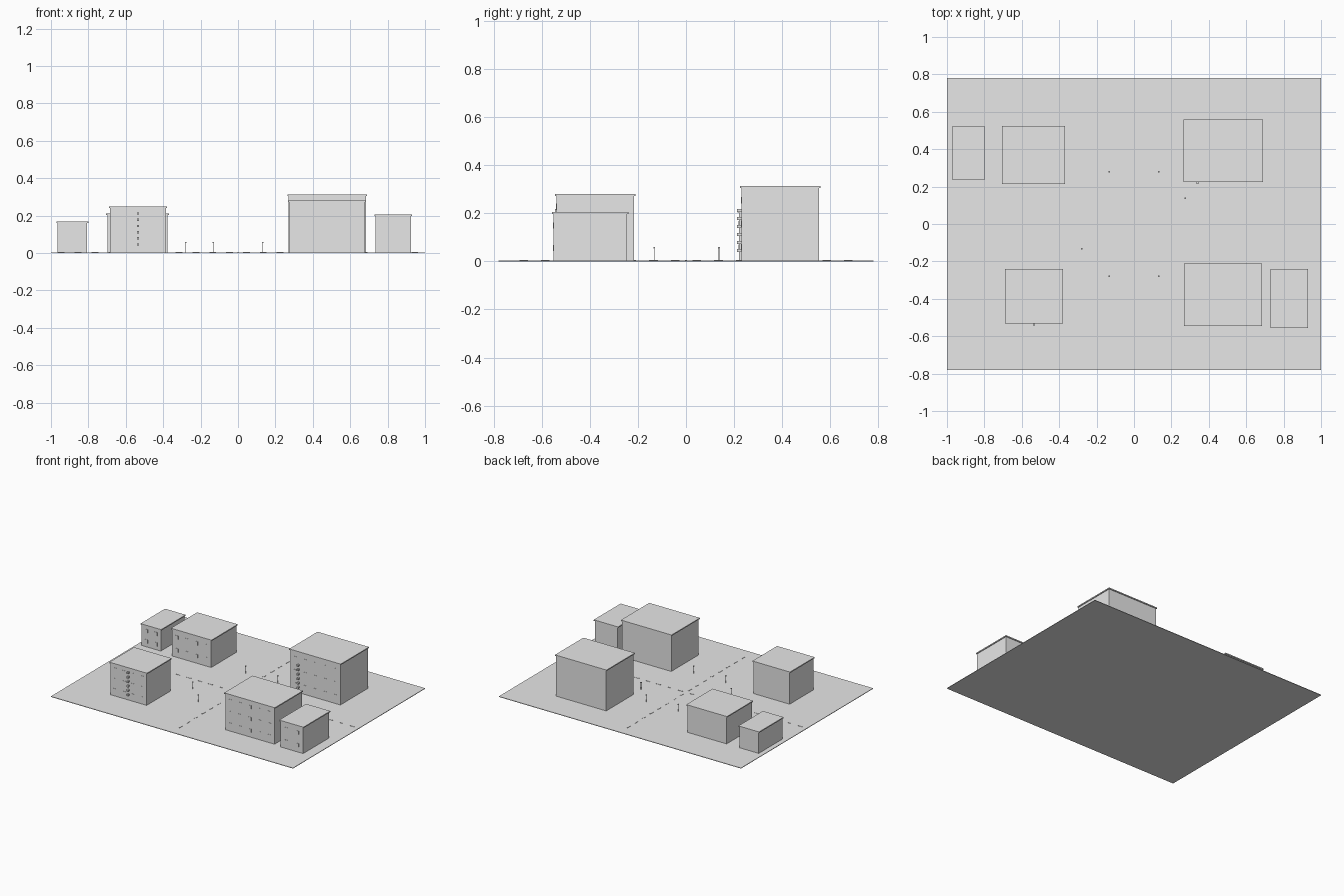
import bpy

if "Cube" in bpy.data.objects:
    bpy.data.objects.remove(bpy.data.objects["Cube"], do_unlink=True)

grey = bpy.data.materials.new("plain_grey")
grey.use_nodes = True
grey.diffuse_color = (0.8, 0.8, 0.8, 1)
grey.node_tree.nodes["Principled BSDF"].inputs["Base Color"].default_value = (0.8, 0.8, 0.8, 1)


def box(name, x0, x1, y0, y1, z0, z1):
    """Box given by its limits on each axis."""
    bpy.ops.mesh.primitive_cube_add(size=1, location=((x0 + x1) / 2, (y0 + y1) / 2, (z0 + z1) / 2))
    ob = bpy.context.object
    ob.name = name
    ob.scale = (x1 - x0, y1 - y0, z1 - z0)
    bpy.ops.object.transform_apply(location=False, rotation=False, scale=True)
    ob.data.materials.append(grey)
    return ob


def rod(name, x, y, z0, z1, r):
    bpy.ops.mesh.primitive_cylinder_add(vertices=8, radius=r, depth=z1 - z0, location=(x, y, (z0 + z1) / 2))
    ob = bpy.context.object
    ob.name = name
    ob.data.materials.append(grey)


GROUND = 0.004
LIP = 0.006


def building(name, x0, x1, y0, y1, top, columns, floors):
    """Walls, overhanging roof slab and small front windows."""
    wx0, wx1, wy0, wy1 = x0 + LIP, x1 - LIP, y0 + LIP, y1 - LIP
    box(name + "_walls", wx0, wx1, wy0, wy1, 0.002, top - 0.006)
    box(name + "_roof", x0, x1, y0, y1, top - 0.008, top)
    for i in range(columns):
        for j in range(floors):
            x = wx0 + (wx1 - wx0) * (i + 0.5) / columns
            z = top * (j + 0.6) / (floors + 0.2)
            box(name + "_window", x - 0.011, x + 0.011, wy0 - 0.002, wy0 + 0.001, z - 0.013, z + 0.013)


# Ground slab
box("ground", -1, 1, -0.78, 0.78, 0, GROUND)

# Buildings
building("back_small_house", -0.97, -0.8, 0.235, 0.525, 0.168, 2, 2)
building("back_house", -0.705, -0.37, 0.215, 0.525, 0.212, 4, 2)
building("back_tall_block", 0.265, 0.69, 0.225, 0.56, 0.313, 5, 3)
building("front_house", -0.69, -0.38, -0.532, -0.24, 0.248, 4, 3)
building("front_block", 0.267, 0.685, -0.545, -0.21, 0.28, 5, 3)
building("front_small_house", 0.73, 0.93, -0.557, -0.24, 0.205, 2, 2)

# Narrow stacks of steps on two fronts
for x, y in ((0.34, 0.231), (-0.535, -0.526)):
    for k in range(6):
        z = 0.04 + k * 0.033
        box("wall_step", x - 0.006, x + 0.006, y - 0.018, y, z, z + 0.012)

# Dashed road lines along both axes
for k in range(-8, 8):
    c = (k + 0.5) * 0.09
    box("road_dash_y", -0.004, 0.004, c - 0.018, c + 0.018, GROUND - 0.001, GROUND + 0.002)
for k in range(-11, 11):
    c = (k + 0.5) * 0.09
    box("road_dash_x", c - 0.018, c + 0.018, -0.004, 0.004, GROUND - 0.001, GROUND + 0.002)

# Street lamps round the crossing
lamps = [(sx * 0.133, sy * 0.28) for sx in (-1, 1) for sy in (-1, 1)]
lamps += [(0.275, 0.138), (-0.28, -0.132)]
for x, y in lamps:
    rod("lamp_post", x, y, 0.002, 0.056, 0.0018)
    box("lamp_head", x - 0.004, x + 0.004, y - 0.004, y + 0.004, 0.053, 0.059)
